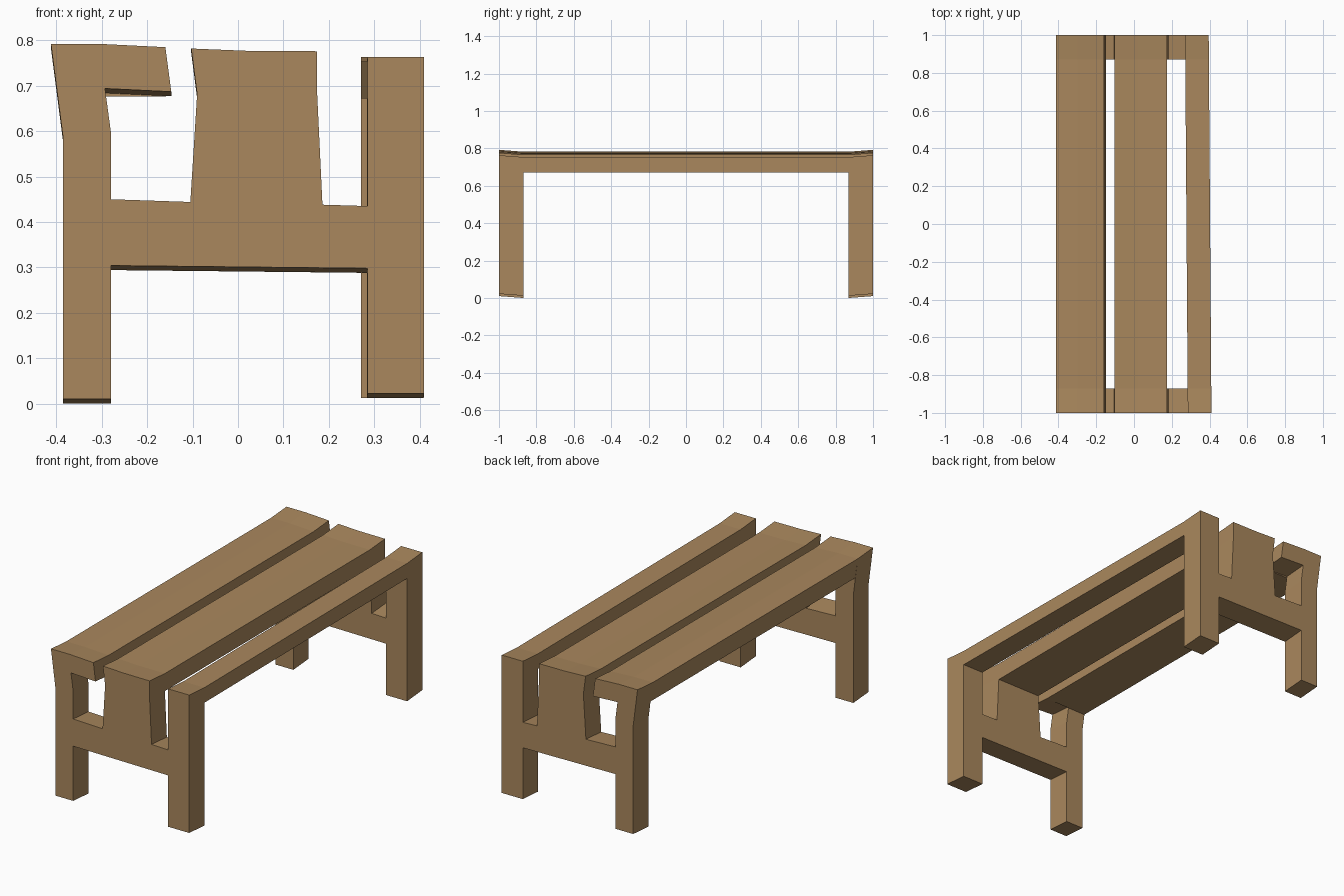
import bpy, bmesh

if "Cube" in bpy.data.objects:
    bpy.data.objects.remove(bpy.data.objects["Cube"])

wood = bpy.data.materials.new("warm wood")
wood.diffuse_color = (0.40, 0.245, 0.11, 1)
wood.use_nodes = True
wood.node_tree.nodes["Principled BSDF"].inputs["Base Color"].default_value = wood.diffuse_color

DROP = 0.01    # inner faces of the end frames sit slightly lower
INNER = 0.87   # y where the frames meet the planks

# outline of an end frame: legs, crossbar, centre post and plank ends
FRAME = [(-0.386, 0.01), (-0.386, 0.592), (-0.412, 0.792), (-0.30, 0.792),
         (-0.16, 0.785), (-0.147, 0.687), (-0.293, 0.694), (-0.28, 0.598),
         (-0.28, 0.45), (-0.105, 0.444), (-0.09, 0.682), (-0.103, 0.782),
         (0.02, 0.777), (0.174, 0.776), (0.174, 0.69), (0.186, 0.438),
         (0.285, 0.435), (0.285, 0.763), (0.41, 0.763), (0.41, 0.022),
         (0.285, 0.022), (0.285, 0.298), (-0.28, 0.304), (-0.28, 0.01)]

# plank cross-sections, at the same height as the outer frame profile
PLANKS = {
    "left_plank": [(-0.397, 0.685), (-0.412, 0.792), (-0.30, 0.792),
                   (-0.16, 0.785), (-0.147, 0.687)],
    "middle_plank": [(-0.09, 0.682), (-0.103, 0.782), (0.02, 0.777),
                     (0.174, 0.776), (0.174, 0.682)],
    "right_plank": [(0.285, 0.682), (0.285, 0.763), (0.41, 0.763), (0.41, 0.682)],
}


def place(x, y, z):
    # the right-hand side tapers inwards towards the back
    if x > 0.25:
        x -= 0.0145 * (y + 1) / 2
    return (x, y, z - (DROP if abs(y) < 0.99 else 0))


def loft(name, outline, y0, y1):
    bm = bmesh.new()
    a = [bm.verts.new(place(x, y0, z)) for x, z in outline]
    b = [bm.verts.new(place(x, y1, z)) for x, z in outline]
    n = len(outline)
    for i in range(n):
        j = (i + 1) % n
        bm.faces.new((a[i], a[j], b[j], b[i]))
    bm.faces.new(a)
    bm.faces.new(b[::-1])
    bmesh.ops.recalc_face_normals(bm, faces=bm.faces)
    mesh = bpy.data.meshes.new(name)
    bm.to_mesh(mesh)
    bm.free()
    mesh.materials.append(wood)
    bpy.context.collection.objects.link(bpy.data.objects.new(name, mesh))


# end frames
loft("front_frame", FRAME, -1, -INNER)
loft("back_frame", FRAME, INNER, 1)

# seat planks
for name, section in PLANKS.items():
    loft(name, section, -INNER, INNER)
